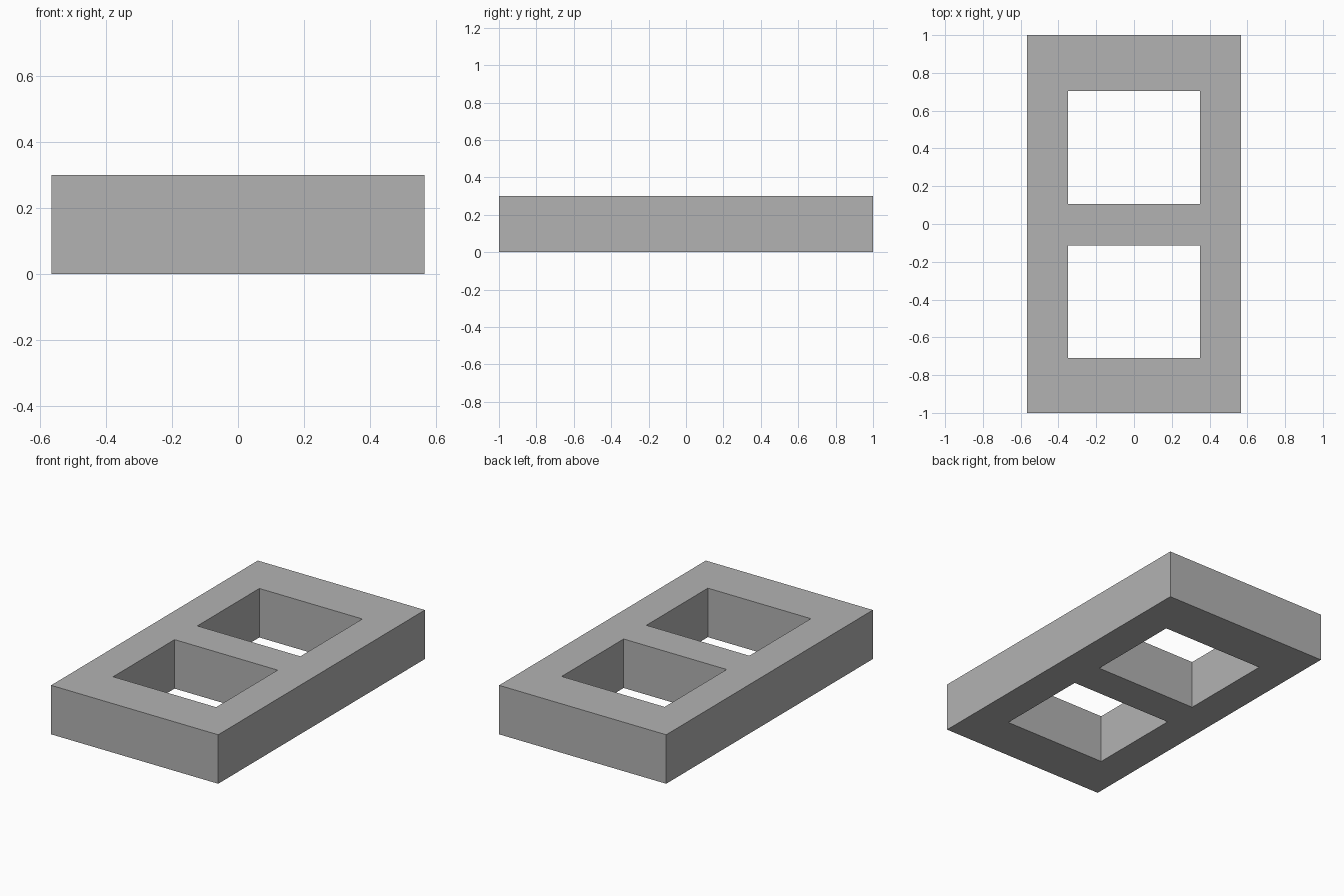
import bpy
import bmesh

if "Cube" in bpy.data.objects:
    bpy.data.objects.remove(bpy.data.objects["Cube"], do_unlink=True)

HEIGHT = 0.3
X_LINES = (-0.566, -0.349, 0.349, 0.566)
Y_LINES = (-1.0, -0.71, -0.115, 0.105, 0.705, 1.0)

# Plain grey material
grey = bpy.data.materials.new("plain grey")
grey.use_nodes = True
colour = (0.45, 0.45, 0.45, 1.0)
grey.diffuse_color = colour
grey.node_tree.nodes["Principled BSDF"].inputs["Base Color"].default_value = colour

# Flat plan of the block, leaving the two window cells open
bm = bmesh.new()
grid = [[bm.verts.new((x, y, 0)) for y in Y_LINES] for x in X_LINES]
for i in range(len(X_LINES) - 1):
    for j in range(len(Y_LINES) - 1):
        if i == 1 and j in (1, 3):
            continue
        bm.faces.new((grid[i][j], grid[i + 1][j], grid[i + 1][j + 1], grid[i][j + 1]))

# Raise the plan into a solid block with through holes
raised = bmesh.ops.extrude_face_region(bm, geom=bm.faces[:], use_keep_orig=True)
top_verts = [g for g in raised["geom"] if isinstance(g, bmesh.types.BMVert)]
bmesh.ops.translate(bm, verts=top_verts, vec=(0, 0, HEIGHT))
bmesh.ops.recalc_face_normals(bm, faces=bm.faces[:])

mesh = bpy.data.meshes.new("two_hole_block")
bm.to_mesh(mesh)
bm.free()
mesh.materials.append(grey)
block = bpy.data.objects.new("two_hole_block", mesh)
bpy.context.scene.collection.objects.link(block)
